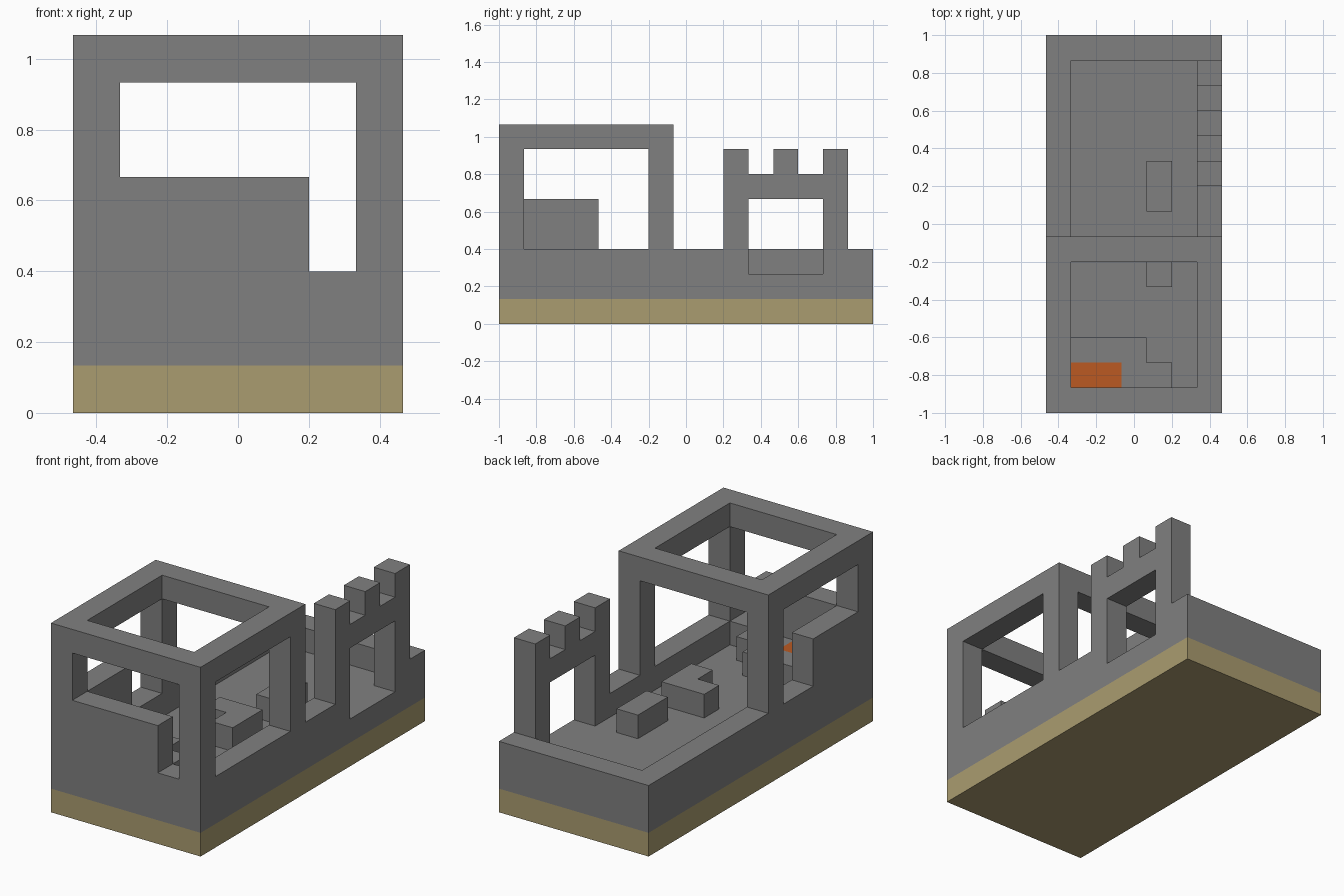
import bpy, bmesh, math
from mathutils import Vector

cube = bpy.data.objects.get("Cube")
if cube:
    bpy.data.objects.remove(cube, do_unlink=True)

CELL = 2 / 15            # one building block
NX, NY = 7, 15           # footprint in blocks


def material(name, rgb):
    m = bpy.data.materials.new(name)
    m.use_nodes = True
    m.diffuse_color = (*rgb, 1)
    m.node_tree.nodes["Principled BSDF"].inputs["Base Color"].default_value = (*rgb, 1)
    return m


stone = material("grey stone", (0.216, 0.216, 0.216))
sand = material("sand", (0.402, 0.332, 0.162))
ember = material("ember orange", (0.497, 0.102, 0.016))


def box(xs, ys, zs):
    """Blocks filling inclusive ranges."""
    return {(x, y, z)
            for x in range(xs[0], xs[1] + 1)
            for y in range(ys[0], ys[1] + 1)
            for z in range(zs[0], zs[1] + 1)}


def column(x, y, zs):
    return box((x, x), (y, y), zs)


def ring(ys, z):
    """One course of wall around a rectangle of the full width."""
    return box((0, NX - 1), ys, (z, z)) - box((1, NX - 2), (ys[0] + 1, ys[1] - 1), (z, z))


parts = {}

# Ground slab and stone floor
parts["ground_slab"] = (box((0, 6), (0, 14), (0, 0)), sand)
parts["floor"] = (box((0, 6), (0, 14), (1, 1)), stone)

# Low outer wall, open under the ruined window
parts["low_wall"] = (ring((0, 14), 2) - box((6, 6), (10, 12), (2, 2)), stone)

# Tower: four posts, top frame and the remaining broken walls
posts = set()
for x in (0, 6):
    for y in (0, 6):
        posts |= column(x, y, (3, 6))
parts["tower_posts"] = (posts, stone)
parts["tower_top_frame"] = (ring((0, 6), 7), stone)
parts["tower_front_wall"] = (box((1, 4), (0, 0), (3, 4)), stone)
parts["tower_side_wall"] = (box((0, 0), (1, 3), (3, 4)), stone)

# Ruined side wall with window and battlements
parts["window_posts"] = (column(6, 9, (3, 6)) | column(6, 13, (3, 6)), stone)
parts["window_lintel"] = (box((6, 6), (10, 12), (5, 5)), stone)
parts["middle_merlon"] = (column(6, 11, (6, 6)), stone)

# Fallen blocks and the hearth with its embers
parts["fallen_block"] = (box((4, 4), (8, 9), (2, 2)), stone)
parts["corner_block"] = (box((3, 4), (6, 6), (2, 2)) | column(4, 5, (2, 2)), stone)
embers = box((1, 2), (1, 1), (2, 2))
parts["hearth"] = ((box((1, 3), (1, 2), (2, 2)) | column(4, 1, (2, 2))) - embers, stone)
parts["embers"] = (embers, ember)

filled = set().union(*(cells for cells, _ in parts.values()))


def build(name, cells, mat):
    """Mesh only the exposed block faces, then merge the flat ones."""
    bm = bmesh.new()
    for cell in sorted(cells):
        for axis in range(3):
            for side in (0, 1):
                step = list(cell)
                step[axis] += 2 * side - 1
                if tuple(step) in filled:
                    continue
                u, v = (axis + 1) % 3, (axis + 2) % 3
                loop = []
                for a, b in ((0, 0), (1, 0), (1, 1), (0, 1)):
                    p = list(cell)
                    p[axis] += side
                    p[u] += a
                    p[v] += b
                    loop.append(bm.verts.new(
                        Vector((p[0] - NX / 2, p[1] - NY / 2, p[2])) * CELL))
                bm.faces.new(loop if side else loop[::-1])
    bmesh.ops.remove_doubles(bm, verts=bm.verts, dist=CELL / 100)
    bmesh.ops.dissolve_limit(bm, angle_limit=math.radians(1),
                             verts=bm.verts, edges=bm.edges)
    mesh = bpy.data.meshes.new(name)
    bm.to_mesh(mesh)
    bm.free()
    mesh.materials.append(mat)
    bpy.context.scene.collection.objects.link(bpy.data.objects.new(name, mesh))


for part_name, (part_cells, part_mat) in parts.items():
    build(part_name, part_cells, part_mat)
